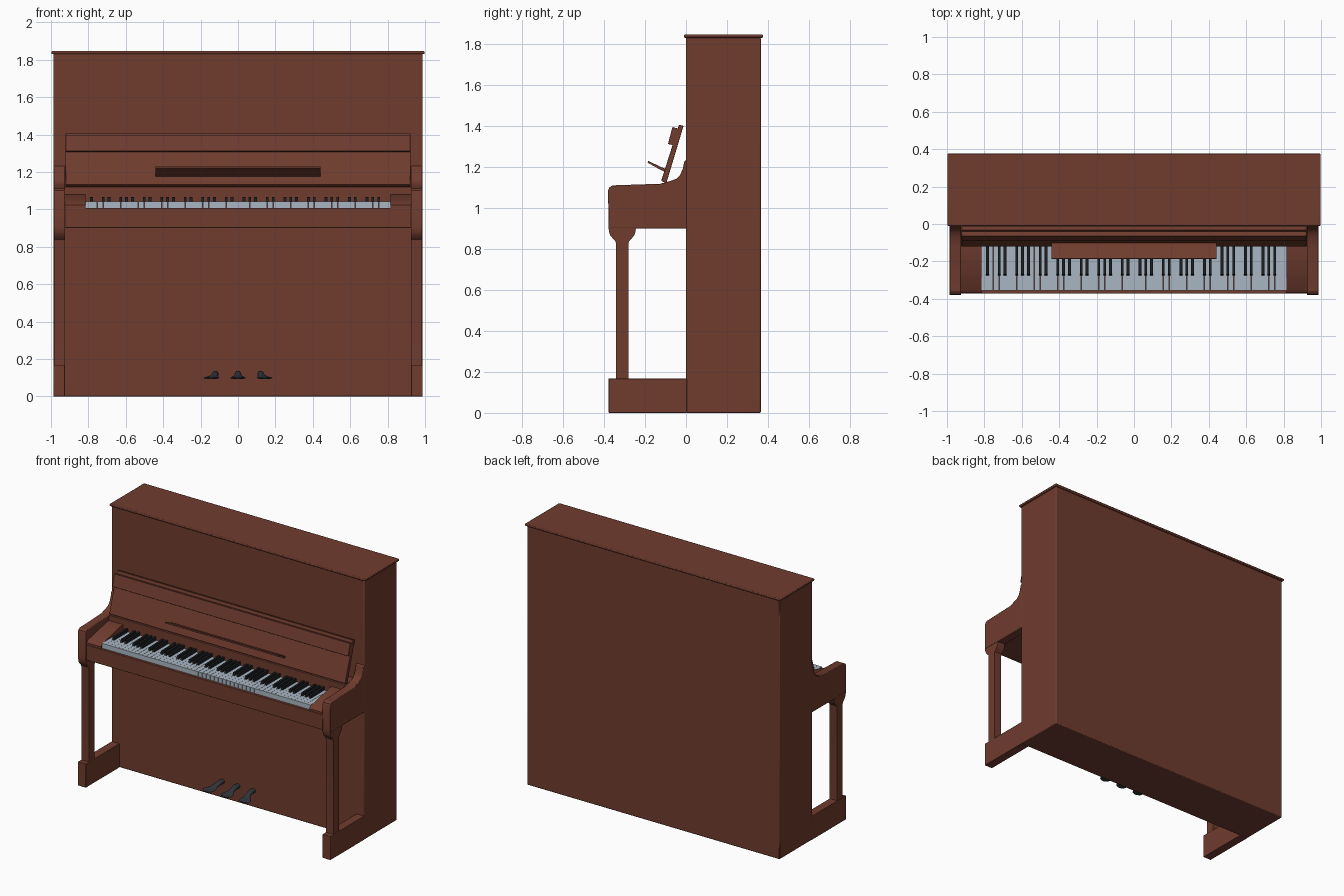
import bpy, bmesh, math

if "Cube" in bpy.data.objects:
    bpy.data.objects.remove(bpy.data.objects["Cube"])


def material(name, rgb):
    m = bpy.data.materials.new(name)
    m.diffuse_color = (*rgb, 1)
    m.use_nodes = True
    m.node_tree.nodes["Principled BSDF"].inputs["Base Color"].default_value = m.diffuse_color
    return m


WOOD = material("wood", (0.16, 0.045, 0.028))
IVORY = material("ivory", (0.40, 0.47, 0.55))
EBONY = material("ebony", (0.012, 0.013, 0.015))
METAL = material("pedal_metal", (0.03, 0.035, 0.042))


def finish(bm, name, mat, bevel=0.0, mirror=False, segments=2):
    """Turn a bmesh into a shaded object with optional bevel and mirror."""
    bmesh.ops.recalc_face_normals(bm, faces=bm.faces)
    mesh = bpy.data.meshes.new(name)
    bm.to_mesh(mesh)
    bm.free()
    mesh.materials.append(mat)
    ob = bpy.data.objects.new(name, mesh)
    bpy.context.collection.objects.link(ob)
    if bevel:
        b = ob.modifiers.new("Bevel", 'BEVEL')
        b.width, b.segments, b.limit_method = bevel, segments, 'ANGLE'
        b.angle_limit = math.radians(40)
    if mirror:
        ob.modifiers.new("Mirror", 'MIRROR')
    bpy.ops.object.select_all(action='DESELECT')
    ob.select_set(True)
    bpy.context.view_layer.objects.active = ob
    bpy.ops.object.shade_smooth_by_angle(angle=math.radians(30))
    return ob


def add_prism(bm, profile, x0, x1):
    """Extrude a (y, z) outline along x."""
    a = [bm.verts.new((x0, y, z)) for y, z in profile]
    b = [bm.verts.new((x1, y, z)) for y, z in profile]
    bm.faces.new(a)
    bm.faces.new(b[::-1])
    for i in range(len(a)):
        j = (i + 1) % len(a)
        bm.faces.new((a[i], b[i], b[j], a[j]))


def prism(name, profile, x0, x1, mat=WOOD, **kw):
    bm = bmesh.new()
    add_prism(bm, profile, x0, x1)
    return finish(bm, name, mat, **kw)


def rect(y0, y1, z0, z1):
    return [(y0, z0), (y1, z0), (y1, z1), (y0, z1)]


# Case and lid
prism("case", rect(0, 0.365, 0, 1.832), -0.987, 0.987, bevel=0.006)
prism("lid", rect(-0.01, 0.376, 1.83, 1.846), -0.998, 0.998, bevel=0.005)

# Side arms with a curved sweep up to the case
arm = [(0.005, 0.9), (-0.378, 0.9), (-0.38, 1.085), (-0.374, 1.1), (-0.358, 1.11),
       (-0.12, 1.118), (-0.075, 1.132), (-0.045, 1.143), (-0.028, 1.162),
       (-0.016, 1.19), (-0.008, 1.228), (0.005, 1.235)]
prism("side_arm", arm, 0.925, 0.987, bevel=0.004, mirror=True)

# Legs: straight post with a flared bracket top
half = [(0.03, 0.16), (0.03, 0.82), (0.033, 0.838), (0.045, 0.85), (0.058, 0.865),
        (0.065, 0.885), (0.067, 0.905)]
leg = [(-0.311 + d, z) for d, z in half] + [(-0.311 - d, z) for d, z in half[::-1]]
prism("front_leg", leg, 0.926, 0.985, mirror=True)

# Toe blocks under the legs
prism("toe_block", rect(-0.378, 0.005, 0, 0.168), 0.925, 0.987, bevel=0.003, mirror=True)

# Key bed, end blocks and the rail behind the keys
prism("key_bed", rect(-0.372, 0.005, 0.9, 1.008), -0.926, 0.926, bevel=0.003)
prism("key_end_block", [(-0.368, 1.0), (-0.368, 1.022), (-0.352, 1.036), (-0.14, 1.083),
                        (-0.10, 1.083), (-0.10, 1.0)], 0.815, 0.926, mirror=True)
prism("key_rail", rect(-0.118, 0.005, 1.0, 1.122), -0.926, 0.926, bevel=0.003)

# Tilted fallboard with a top strip and a music ledge
prism("fallboard", [(-0.121, 1.132), (-0.096, 1.12), (-0.012, 1.4), (-0.034, 1.406)],
      -0.922, 0.922, bevel=0.002)
prism("fallboard_strip", [(-0.088, 1.312), (-0.05, 1.303), (-0.036, 1.386), (-0.066, 1.395)],
      -0.922, 0.922, bevel=0.002)
prism("music_ledge", [(-0.098, 1.172), (-0.092, 1.186), (-0.184, 1.229), (-0.187, 1.22)],
      -0.442, 0.442, bevel=0.001)

# White keys: 52, starting on A
pitch = 1.63 / 52
bm = bmesh.new()
for i in range(52):
    x = -0.815 + i * pitch
    add_prism(bm, rect(-0.355, -0.11, 1.007, 1.042), x + 0.0006, x + pitch - 0.0006)
finish(bm, "white_keys", IVORY)

# Black keys follow every A, C, D, F and G
bm = bmesh.new()
for i in range(51):
    if (i + 5) % 7 in (0, 1, 3, 4, 5):
        x = -0.815 + (i + 1) * pitch
        add_prism(bm, [(-0.275, 1.04), (-0.266, 1.062), (-0.115, 1.066), (-0.115, 1.04)],
                  x - 0.0075, x + 0.0075)
finish(bm, "black_keys", EBONY)

# Pedals: elliptical sections lofted along y (y, shift, half width, z, half height)
sections = [(0.01, 0, 0.016, 0.117, 0.016), (-0.03, 0, 0.018, 0.119, 0.017),
            (-0.055, 0.1, 0.018, 0.114, 0.014), (-0.08, 0.35, 0.023, 0.106, 0.010),
            (-0.10, 0.7, 0.035, 0.101, 0.008), (-0.125, 1, 0.042, 0.099, 0.007),
            (-0.145, 1, 0.034, 0.098, 0.006), (-0.155, 1, 0.015, 0.098, 0.004)]
for side, label in ((-1, "left"), (0, "middle"), (1, "right")):
    bm = bmesh.new()
    rings = []
    for y, s, w, z, h in sections:
        cx = side * (0.122 + 0.02 * s)
        rings.append([bm.verts.new((cx + w * math.cos(a), y, z + h * math.sin(a)))
                      for a in (k * math.tau / 14 for k in range(14))])
    for r, q in zip(rings, rings[1:]):
        for k in range(14):
            n = (k + 1) % 14
            bm.faces.new((r[k], r[n], q[n], q[k]))
    bm.faces.new(rings[0])
    bm.faces.new(rings[-1])
    finish(bm, label + "_pedal", METAL)
